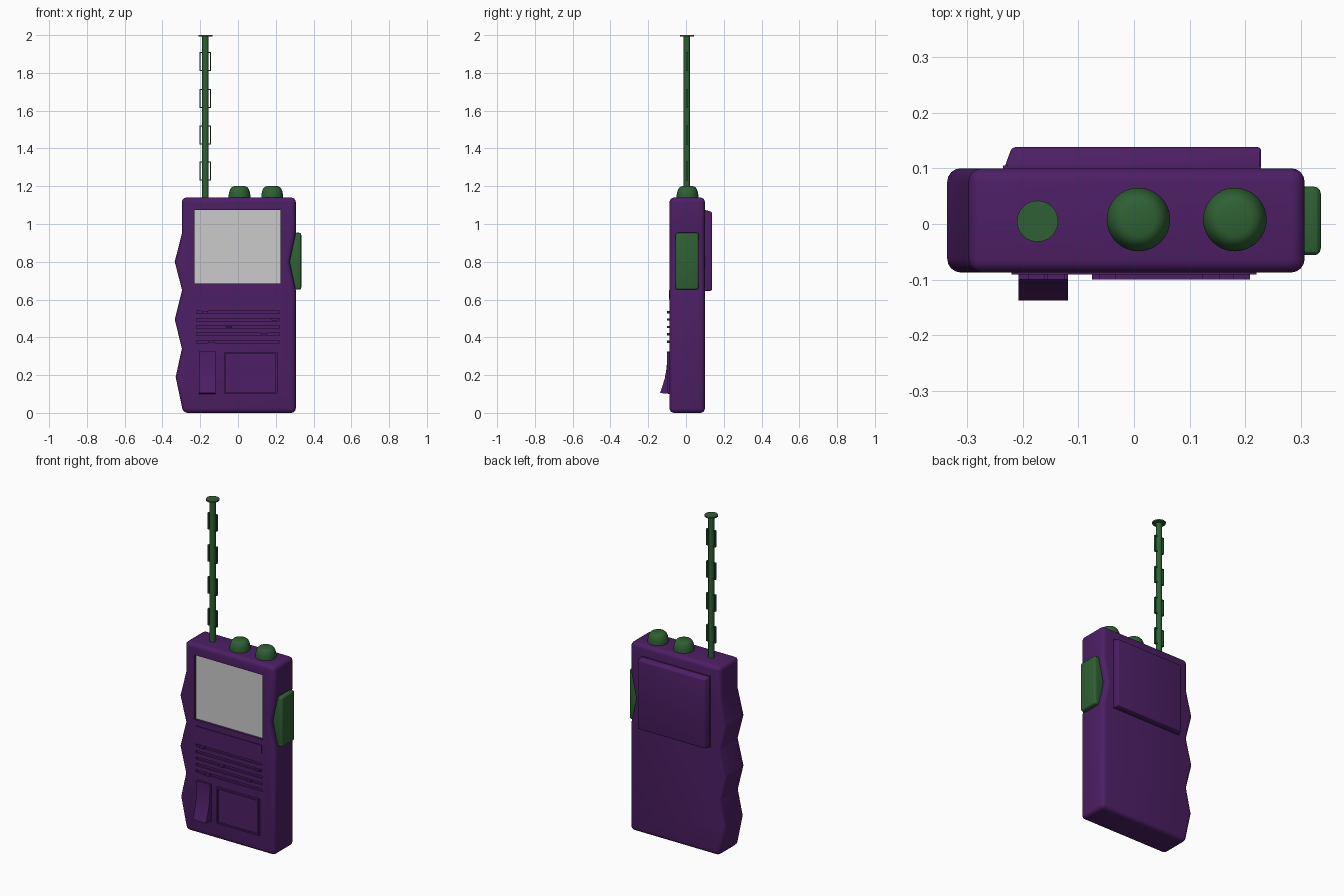
import bpy, bmesh, math

if "Cube" in bpy.data.objects:
    bpy.data.objects.remove(bpy.data.objects["Cube"])


def material(name, rgb):
    m = bpy.data.materials.new(name)
    m.diffuse_color = (*rgb, 1)
    m.use_nodes = True
    m.node_tree.nodes["Principled BSDF"].inputs["Base Color"].default_value = m.diffuse_color
    return m


PURPLE = material("purple", (0.073, 0.0135, 0.128))
GREEN = material("green", (0.028, 0.118, 0.033))


def shade(ob, angle=24):
    bpy.ops.object.select_all(action='DESELECT')
    ob.select_set(True)
    bpy.context.view_layer.objects.active = ob
    bpy.ops.object.shade_smooth_by_angle(angle=math.radians(angle))


def finish(name, bm, mat, bevel=0.0, seg=4, angle=24):
    bmesh.ops.recalc_face_normals(bm, faces=bm.faces)
    if bevel:
        edges = [e for e in bm.edges if e.calc_face_angle(0) > math.radians(40)]
        bmesh.ops.bevel(bm, geom=edges, offset=bevel, segments=seg, profile=0.5,
                        affect='EDGES', clamp_overlap=True)
    me = bpy.data.meshes.new(name)
    bm.to_mesh(me)
    bm.free()
    ob = bpy.data.objects.new(name, me)
    bpy.context.collection.objects.link(ob)
    if mat:
        me.materials.append(mat)
    shade(ob, angle)
    return ob


def prism(name, pts, axis, a, b, mat, bevel=0.0, seg=4, pts2=None):
    """Extrude a 2D profile along x, y or z; pts2 gives a tapered far end."""
    place = {'x': lambda u, v, d: (d, u, v),
             'y': lambda u, v, d: (u, d, v),
             'z': lambda u, v, d: (u, v, d)}[axis]
    bm = bmesh.new()
    near = [bm.verts.new(place(u, v, a)) for u, v in pts]
    far = [bm.verts.new(place(u, v, b)) for u, v in (pts2 or pts)]
    bm.faces.new(near)
    bm.faces.new(far[::-1])
    n = len(pts)
    for i in range(n):
        j = (i + 1) % n
        bm.faces.new((near[i], far[i], far[j], near[j]))
    return finish(name, bm, mat, bevel, seg)


def rect(x0, x1, z0, z1):
    return [(x0, z0), (x1, z0), (x1, z1), (x0, z1)]


def cut(ob, pts, depth_y):
    """Sink a pocket into the front face of ob."""
    cutter = prism("cutter", pts, 'y', -0.2, depth_y, PURPLE)
    cutter.hide_render = True
    mod = ob.modifiers.new("pocket", 'BOOLEAN')
    mod.operation = 'DIFFERENCE'
    mod.solver = 'EXACT'
    mod.object = cutter
    bpy.context.view_layer.objects.active = ob
    bpy.ops.object.modifier_apply(modifier=mod.name)
    bpy.data.objects.remove(cutter)


def lathe(name, profile, x, y, mat, sides=32):
    """Spin (radius, z) points around a vertical axis."""
    bm = bmesh.new()
    rings = []
    for r, z in profile:
        rings.append([bm.verts.new((x + r * math.cos(2 * math.pi * i / sides),
                                    y + r * math.sin(2 * math.pi * i / sides), z))
                      for i in range(sides)])
    for lo, hi in zip(rings, rings[1:]):
        for i in range(sides):
            j = (i + 1) % sides
            bm.faces.new((lo[i], lo[j], hi[j], hi[i]))
    bm.faces.new(rings[0])
    bm.faces.new(rings[-1])
    return finish(name, bm, mat, angle=32)


# Body: wavy finger grip on the left, notch on the right for the talk button
body_profile = [(-0.29, 0), (0.306, 0), (0.306, 0.65), (0.274, 0.80), (0.306, 0.95),
                (0.306, 1.14), (-0.297, 1.14), (-0.297, 0.95), (-0.335, 0.80),
                (-0.296, 0.65), (-0.335, 0.495), (-0.297, 0.34), (-0.33, 0.19)]
body = prism("body", body_profile, 'y', -0.087, 0.1, PURPLE, 0.024)

# Pockets for the screen and the slider tracks
TRACKS = [0.533 - i * 0.039 for i in range(5)]
cut(body, rect(-0.23, 0.225, 0.685, 1.075), -0.072)
for z in TRACKS:
    cut(body, rect(-0.22, 0.22, z - 0.007, z + 0.007), -0.078)
shade(body)

# Talk button filling the notch
talk = [(0.262, 0.80), (0.300, 0.652), (0.335, 0.652), (0.335, 0.954), (0.300, 0.954)]
prism("talk_button", talk, 'y', -0.056, 0.067, GREEN, 0.012, 3)

# Raised back panel with chamfered edges
prism("back_panel", rect(-0.235, 0.228, 0.645, 1.075), 'y', 0.09, 0.105, PURPLE)
prism("back_panel_cover", rect(-0.233, 0.228, 0.645, 1.075), 'y', 0.1, 0.138, PURPLE,
      0.007, 3, pts2=rect(-0.219, 0.228, 0.647, 1.063))

# Sunken screen and the thin strip under it
prism("screen", rect(-0.23, 0.225, 0.685, 1.075), 'y', -0.073, -0.06, None)
prism("front_strip", rect(-0.22, 0.22, 0.60, 0.65), 'y', -0.091, -0.08, PURPLE)

# One small slider tab in each track
for i, (x, z) in enumerate(zip([-0.175, 0.193, -0.048, 0.138, -0.14], TRACKS)):
    prism(f"slider_tab_{i}", rect(x - 0.015, x + 0.015, z - 0.006, z + 0.006), 'y',
          -0.100, -0.07, PURPLE)

# Curved rocker switch
rocker = [(-0.08, 0.10), (-0.137, 0.105), (-0.124, 0.145), (-0.112, 0.185),
          (-0.104, 0.23), (-0.1, 0.275), (-0.1, 0.325), (-0.08, 0.325)]
prism("rocker_switch", rocker, 'x', -0.207, -0.118, PURPLE)

# Framed hatch
prism("hatch_plate", rect(-0.072, 0.205, 0.105, 0.318), 'y', -0.092, -0.08, PURPLE)
W = 0.009
for side, r in {"left": rect(-0.075, -0.075 + W, 0.102, 0.321),
                "right": rect(0.208 - W, 0.208, 0.102, 0.321),
                "bottom": rect(-0.075 + W, 0.208 - W, 0.102, 0.102 + W),
                "top": rect(-0.075 + W, 0.208 - W, 0.321 - W, 0.321)}.items():
    prism(f"hatch_frame_{side}", r, 'y', -0.1, -0.08, PURPLE)

# Domed knobs on top
for name, x in (("volume_knob", 0.008), ("tuning_knob", 0.181)):
    lathe(name, [(0.057, 1.13), (0.057, 1.155), (0.054, 1.172), (0.048, 1.187),
                 (0.040, 1.196), (0.030, 1.2)], x, 0.008, GREEN)

# Antenna rod with tip disc
AX, AY = -0.173, 0.005
lathe("antenna_rod", [(0.017, 1.12), (0.017, 1.995)], AX, AY, GREEN, 24)
lathe("antenna_tip", [(0.037, 1.992), (0.037, 2.0)], AX, AY, GREEN, 24)

# Four pairs of thin brackets along the antenna
for i, z in enumerate([1.23, 1.422, 1.615, 1.81]):
    for side, s in (("left", -1), ("right", 1)):
        h, t = 0.10, 0.005
        u = [(0.012, z), (0.031, z), (0.031, z + h), (0.012, z + h), (0.012, z + h - t),
             (0.031 - t, z + h - t), (0.031 - t, z + t), (0.012, z + t)]
        prism(f"antenna_bracket_{side}_{i}", [(AX + s * a, b) for a, b in u], 'y',
              AY - 0.006, AY + 0.006, GREEN)
